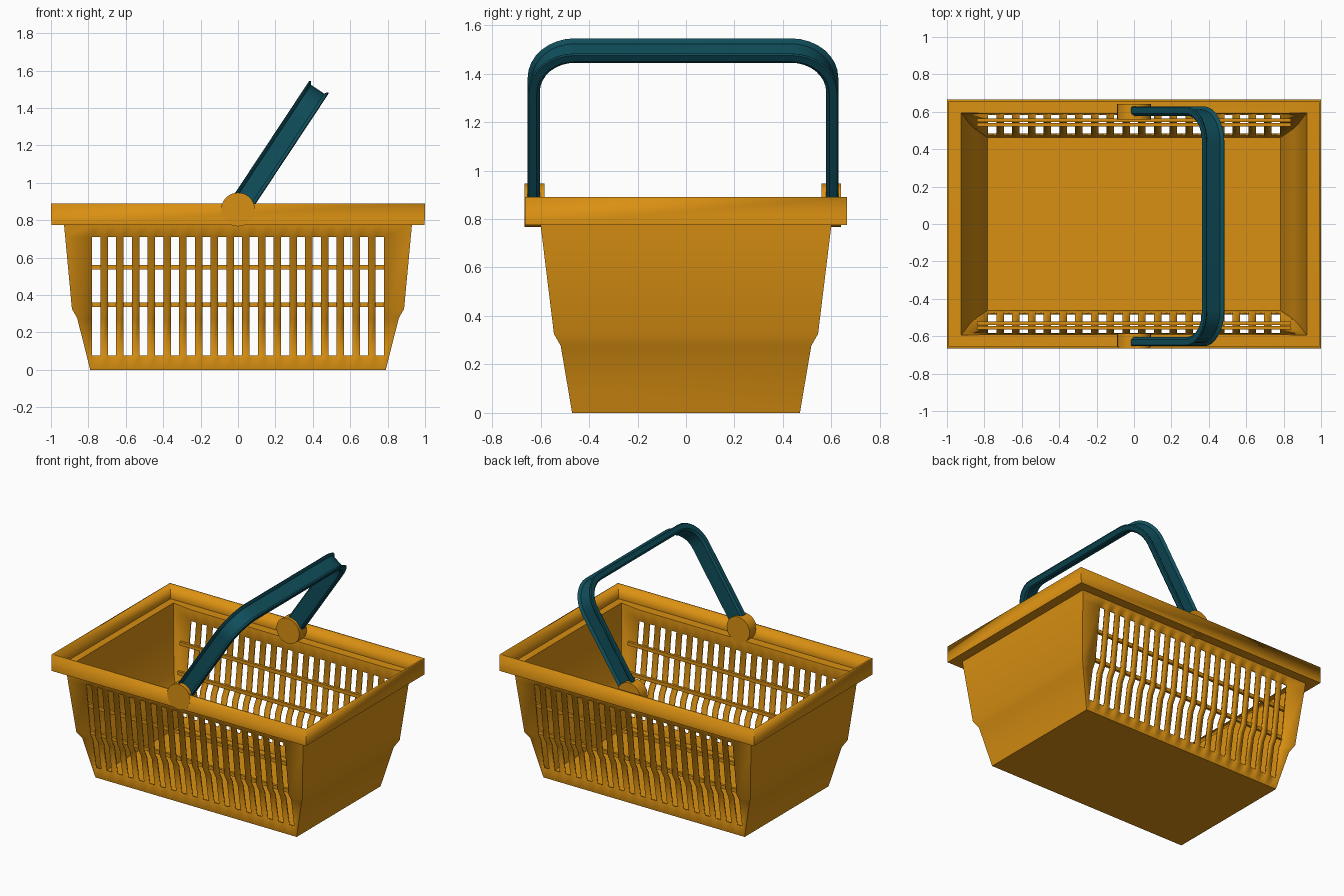
import bpy, bmesh, math
from mathutils import Vector, Matrix

if "Cube" in bpy.data.objects:
    bpy.data.objects.remove(bpy.data.objects["Cube"])


def material(name, color):
    m = bpy.data.materials.new(name)
    m.diffuse_color = (*color, 1)
    m.use_nodes = True
    m.node_tree.nodes["Principled BSDF"].inputs["Base Color"].default_value = m.diffuse_color
    return m


ORANGE = material("orange_plastic", (0.70, 0.28, 0.006))
TEAL = material("teal_plastic", (0.005, 0.08, 0.11))


def finish(name, bm, mat):
    bm.normal_update()
    me = bpy.data.meshes.new(name)
    bm.to_mesh(me)
    bm.free()
    ob = bpy.data.objects.new(name, me)
    bpy.context.collection.objects.link(ob)
    me.materials.append(mat)
    bpy.ops.object.select_all(action='DESELECT')
    ob.select_set(True)
    bpy.context.view_layer.objects.active = ob
    bpy.ops.object.shade_smooth_by_angle(angle=math.radians(32))
    return ob


# Basket shell: stacked rectangles (half x, half y, z) from floor to rim lip
LEVELS = [(0.79, 0.47, 0), (0.86, 0.517, 0.277), (0.888, 0.545, 0.326),
          (0.93, 0.60, 0.775), (0.998, 0.665, 0.775), (1.0, 0.665, 0.89)]
SLOTS, PITCH, SLOT_W, SLOT_Z = 19, 0.0842, 0.043, (0.075, 0.71)

bm = bmesh.new()
rings = [[bm.verts.new((sx * x, sy * y, z))
          for sx, sy in ((-1, -1), (1, -1), (1, 1), (-1, 1))] for x, y, z in LEVELS]
bm.faces.new(rings[0][::-1])
for a, b in zip(rings, rings[1:]):
    for i in range(4):
        j = (i + 1) % 4
        bm.faces.new((a[i], a[j], b[j], b[i]))
bm.normal_update()


def long_walls():
    return [f for f in bm.faces if abs(f.normal.y) > 0.5
            and f.calc_center_median().z < 0.775]


def cut(co, no):
    faces = long_walls()
    geom = set(faces)
    for f in faces:
        geom.update(f.edges)
        geom.update(f.verts)
    bmesh.ops.bisect_plane(bm, geom=list(geom), plane_co=co, plane_no=no, dist=1e-5)
    bm.normal_update()


# Slots in the two long walls
for z in SLOT_Z:
    cut((0, 0, z), (0, 0, 1))
centres = [(i - (SLOTS - 1) / 2) * PITCH for i in range(SLOTS)]
for c in centres:
    for s in (-1, 1):
        cut((c + s * SLOT_W / 2, 0, 0), (1, 0, 0))
holes = []
for f in long_walls():
    m = f.calc_center_bounds()
    if SLOT_Z[0] < m.z < SLOT_Z[1] and any(abs(m.x - c) < SLOT_W * 0.4 for c in centres):
        holes.append(f)
bmesh.ops.delete(bm, geom=holes, context='FACES')
basket = finish("basket_body", bm, ORANGE)
sol = basket.modifiers.new("thickness", 'SOLIDIFY')
sol.thickness, sol.offset, sol.use_even_offset = 0.01, -1, True

# Horizontal bars running behind the slots
for side, label in ((-1, "front"), (1, "back")):
    for z, y, level in ((0.5475, 0.555, "upper"), (0.3475, 0.531, "lower")):
        bm = bmesh.new()
        bmesh.ops.create_cube(bm, size=1, matrix=Matrix.Translation((0, side * y, z))
                              @ Matrix.Diagonal((1.68, 0.018, 0.025, 1)))
        finish(f"{label}_{level}_bar", bm, ORANGE)

# Pivot discs holding the handle
SHIFT, PIVOT_Z = -0.0125, 0.857
for side, label in ((-1, "front"), (1, "back")):
    bm = bmesh.new()
    bmesh.ops.create_cone(bm, cap_ends=True, segments=32, radius1=0.09, radius2=0.09,
                          depth=0.081,
                          matrix=Matrix.Translation((0, SHIFT + side * 0.6125, PIVOT_Z))
                          @ Matrix.Rotation(math.pi / 2, 4, 'X'))
    finish(f"{label}_pivot", bm, ORANGE)

# Tilted handle: an outward-open channel swept along a rounded arch
HALF, LENGTH, RADIUS, TILT = 0.616, 0.763, 0.17, math.radians(33.5)
SECTION = [(-0.062, 0.019), (-0.057, 0.025), (-0.051, 0.022), (-0.042, 0.008),
           (0.042, 0.008), (0.051, 0.022), (0.057, 0.025), (0.062, 0.019),
           (0.061, -0.012), (0.050, -0.025), (-0.050, -0.025), (-0.061, -0.012)]
path = [(HALF, 0, 0)]
for start, sy in ((0, 1), (90, -1)):
    for k in range(9):
        ang = math.radians(start + k * 90 / 8)
        path.append((sy * (HALF - RADIUS) + RADIUS * math.cos(ang),
                     LENGTH - RADIUS + RADIUS * math.sin(ang), ang))
path.append((-HALF, 0, math.pi))
across = Vector((math.cos(TILT), 0, -math.sin(TILT)))
along = Vector((math.sin(TILT), 0, math.cos(TILT)))
pivot = Vector((0, SHIFT, PIVOT_Z))
bm = bmesh.new()
loops = []
for y, s, ang in path:
    loops.append([bm.verts.new(pivot + across * u
                               + Vector((0, y + v * math.cos(ang), 0))
                               + along * (s + v * math.sin(ang))) for u, v in SECTION])
n = len(SECTION)
for a, b in zip(loops, loops[1:]):
    for i in range(n):
        j = (i + 1) % n
        bm.faces.new((a[i], a[j], b[j], b[i]))
bm.faces.new(loops[0])
bm.faces.new(loops[-1][::-1])
bmesh.ops.recalc_face_normals(bm, faces=bm.faces)
finish("handle", bm, TEAL)
